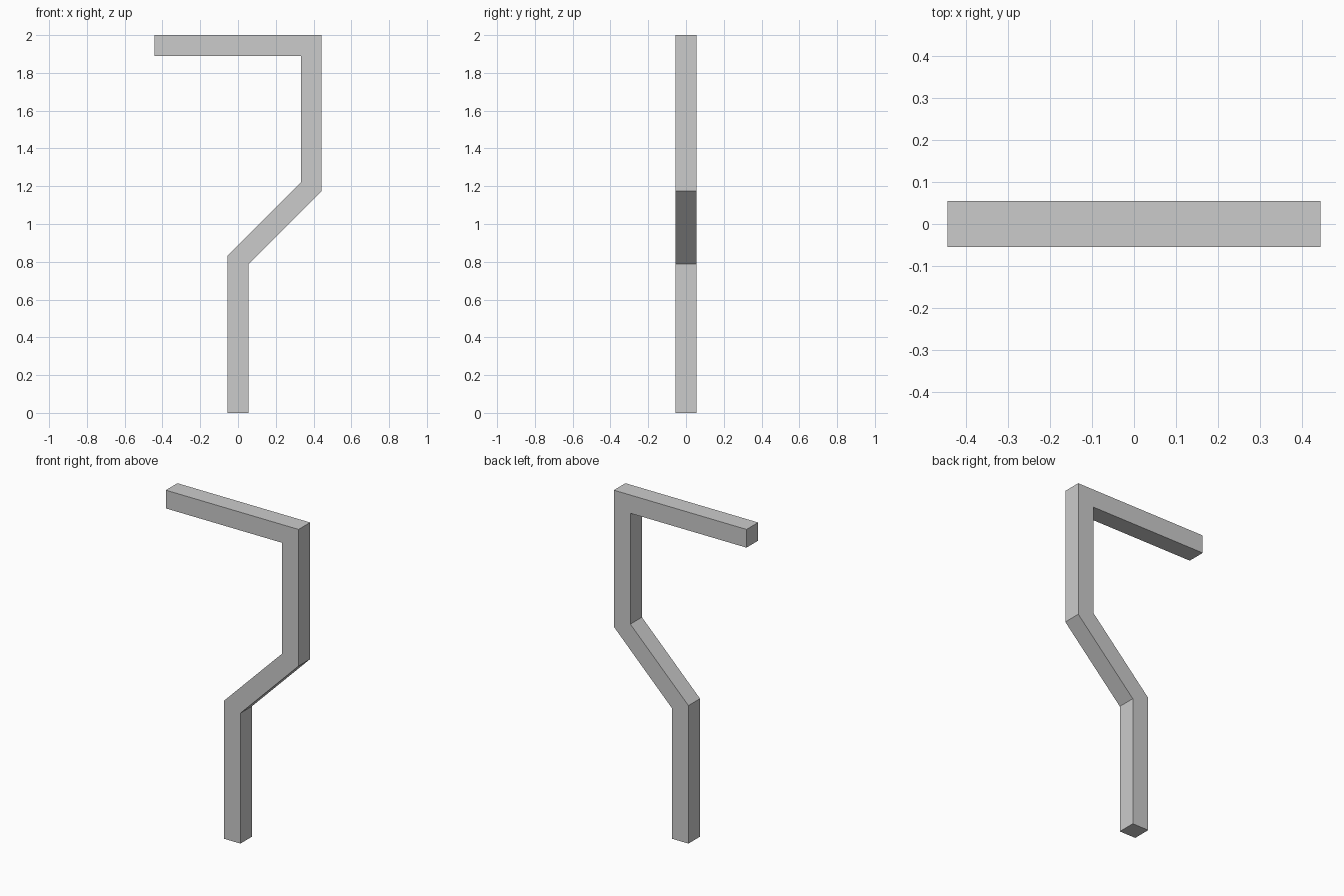
import bpy
import bmesh
from mathutils import Vector

cube = bpy.data.objects.get("Cube")
if cube:
    bpy.data.objects.remove(cube, do_unlink=True)

HALF = 0.055  # half the thickness of the square bar


def make_material(name, colour):
    mat = bpy.data.materials.new(name)
    mat.use_nodes = True
    mat.diffuse_color = colour
    mat.node_tree.nodes["Principled BSDF"].inputs["Base Color"].default_value = colour
    return mat


def mitred_bar(name, path, mat):
    """Sweep a square section along a path in the XZ plane with mitred corners."""
    pts = [Vector(p) for p in path]
    dirs = [(b - a).normalized() for a, b in zip(pts, pts[1:])]
    bm = bmesh.new()
    rings = []
    for i, p in enumerate(pts):
        n_in, n_out = (Vector((-d.y, d.x)) for d in (dirs[max(i - 1, 0)], dirs[min(i, len(dirs) - 1)]))
        side = (n_in + n_out) / (1 + n_in.dot(n_out)) * HALF
        rings.append([bm.verts.new((p.x + s * side.x, y, p.y + s * side.y))
                      for s, y in ((1, -HALF), (-1, -HALF), (-1, HALF), (1, HALF))])
    for a, b in zip(rings, rings[1:]):
        for k in range(4):
            j = (k + 1) % 4
            bm.faces.new((a[k], a[j], b[j], b[k]))
    bm.faces.new(rings[0])
    bm.faces.new(rings[-1])
    bmesh.ops.recalc_face_normals(bm, faces=bm.faces)
    mesh = bpy.data.meshes.new(name)
    bm.to_mesh(mesh)
    bm.free()
    mesh.materials.append(mat)
    obj = bpy.data.objects.new(name, mesh)
    bpy.context.collection.objects.link(obj)
    return obj


# One continuous bent bar: post, slanted offset, upper post, top arm
grey = make_material("light grey", (0.6, 0.6, 0.6, 1))
mitred_bar("bent_bar", [(0, 0), (0, 0.81), (0.388, 1.198), (0.388, 1.945), (-0.443, 1.945)], grey)
